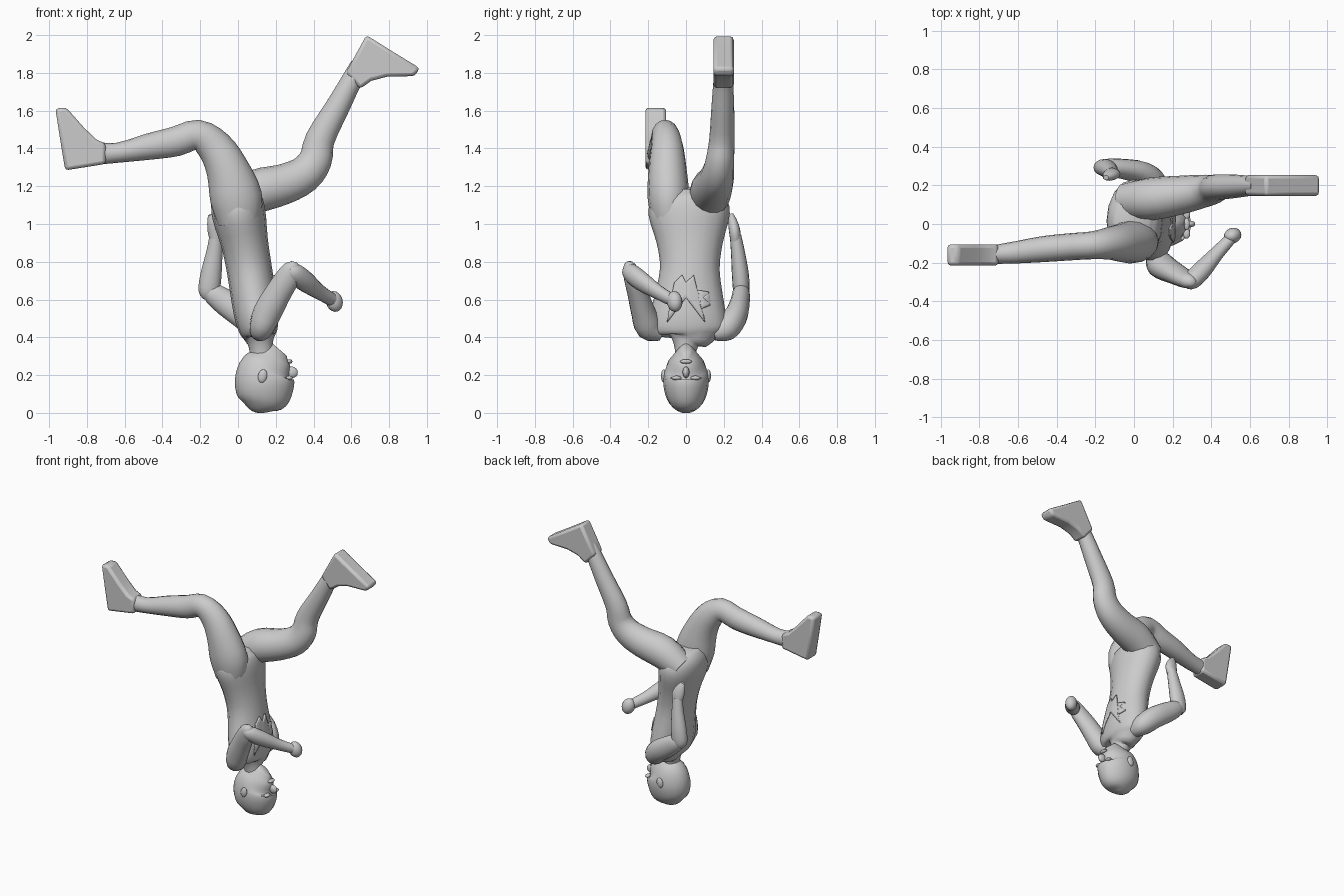
import bpy, bmesh, math
from mathutils import Vector


def finish(name, bm, angle=50):
    bmesh.ops.recalc_face_normals(bm, faces=bm.faces[:])
    me = bpy.data.meshes.new(name)
    bm.to_mesh(me)
    bm.free()
    ob = bpy.data.objects.new(name, me)
    bpy.context.collection.objects.link(ob)
    bpy.ops.object.select_all(action='DESELECT')
    bpy.context.view_layer.objects.active = ob
    ob.select_set(True)
    bpy.ops.object.shade_smooth_by_angle(angle=math.radians(angle))
    return ob


def spline(p, q, r, s, t):
    return 0.5 * (2*q + (r-p)*t + (2*p-5*q+4*r-s)*t*t + (3*q-p-3*r+s)*t**3)


def loft(name, rings, sides=16, steps=3):
    """Smooth tube; each ring is x, y, z, in-plane radius, sideways radius."""
    pts = []
    for i in range(len(rings) - 1):
        four = [rings[max(i-1, 0)], rings[i], rings[i+1], rings[min(i+2, len(rings)-1)]]
        for k in range(steps):
            pts.append([spline(*c, k / steps) for c in zip(*four)])
    pts.append(list(rings[-1]))
    bm = bmesh.new()
    loops = []
    for i, (x, y, z, a, b) in enumerate(pts):
        t = (Vector(pts[min(i+1, len(pts)-1)][:3]) - Vector(pts[max(i-1, 0)][:3])).normalized()
        side = Vector((0, 1, 0))
        side = (side - t * side.dot(t)).normalized()
        n = side.cross(t)
        c = Vector((x, y, z))
        loops.append([bm.verts.new(c + n*a*math.cos(w) + side*b*math.sin(w))
                      for w in (2*math.pi*j/sides for j in range(sides))])
    for l, m in zip(loops, loops[1:]):
        for j in range(sides):
            k = (j + 1) % sides
            bm.faces.new((l[j], l[k], m[k], m[j]))
    bm.faces.new(loops[0])
    bm.faces.new(loops[-1])
    return finish(name, bm)


def ball(name, loc, size, rot=(0, 0, 0)):
    bm = bmesh.new()
    bmesh.ops.create_uvsphere(bm, u_segments=16, v_segments=10, radius=1)
    ob = finish(name, bm)
    ob.location, ob.scale, ob.rotation_euler = loc, size, rot
    return ob


def shoe(name, outline, y0, y1):
    bm = bmesh.new()
    f = bm.faces.new([bm.verts.new((x, y0, z)) for x, z in outline])
    ext = bmesh.ops.extrude_face_region(bm, geom=[f])
    bmesh.ops.translate(bm, vec=(0, y1 - y0, 0),
                        verts=[v for v in ext['geom'] if isinstance(v, bmesh.types.BMVert)])
    ob = finish(name, bm, 35)
    m = ob.modifiers.new("round", 'BEVEL')
    m.width, m.segments = 0.018, 2


# Head, upside down and facing +x
loft("head", [(.13, 0, 0, .02, .02), (.13, 0, .02, .08, .06), (.137, 0, .07, .135, .1),
              (.14, 0, .15, .157, .12), (.148, 0, .22, .148, .113), (.178, 0, .27, .112, .088),
              (.2, 0, .31, .085, .055), (.22, 0, .335, .05, .025)])
ball("nose", (.285, 0, .215), (.032, .018, .03), (0, .4, 0))
ball("mouth", (.272, 0, .272), (.016, .032, .012))
for s in (-1, 1):
    ball("ear", (.13, s*.118, .195), (.024, .014, .036), (0, .2, 0))
    ball("eye", (.272, s*.05, .185), (.018, .026, .012))

# Neck and torso
torso = loft("torso", [(.13, 0, .27, .06, .055), (.12, 0, .36, .065, .065), (.115, .01, .395, .08, .13),
                       (.11, .01, .43, .1, .2), (.1, .01, .5, .115, .205), (.085, .015, .6, .12, .185),
                       (.06, .02, .76, .12, .158), (.035, .02, .9, .125, .175),
                       (.005, .017, 1.05, .142, .215), (-.01, .015, 1.14, .13, .19), (-.01, .015, 1.19, .09, .1)])

# Ragged chest patch wrapped onto the torso
patch = [(-.1, .48), (0, .61), (.1, .48), (.08, .55), (.13, .57), (.09, .61), (.12, .64), (.06, .65),
         (.04, .73), (0, .69), (-.02, .73), (-.06, .69), (-.08, .6)]
bm = bmesh.new()
bm.faces.new([bm.verts.new((.4, y, z)) for y, z in patch])
bmesh.ops.triangulate(bm, faces=bm.faces[:])
bmesh.ops.subdivide_edges(bm, edges=bm.edges[:], cuts=4, use_grid_fill=True)
ob = finish("chest_patch", bm)
m = ob.modifiers.new("wrap", 'SHRINKWRAP')
m.target, m.wrap_method, m.offset = torso, 'PROJECT', .006
m.use_project_x, m.use_negative_direction, m.use_positive_direction = True, True, True
m = ob.modifiers.new("thick", 'SOLIDIFY')
m.thickness, m.offset = .01, 0

# Legs
loft("right_leg", [(.005, -.085, 1.0, .11, .09), (-.01, -.093, 1.14, .138, .11), (-.06, -.098, 1.3, .112, .1),
                   (-.125, -.1, 1.41, .095, .085), (-.215, -.11, 1.472, .08, .072),
                   (-.33, -.118, 1.437, .079, .07), (-.47, -.13, 1.41, .07, .067),
                   (-.64, -.15, 1.377, .053, .055), (-.77, -.16, 1.375, .062, .045), (-.84, -.16, 1.38, .06, .04)])
loft("left_leg", [(-.05, .12, 1.09, .09, .09), (.09, .13, 1.17, .115, .11), (.24, .15, 1.21, .107, .1),
                  (.35, .168, 1.262, .098, .087), (.41, .18, 1.34, .088, .075), (.435, .19, 1.45, .078, .067),
                  (.53, .195, 1.625, .064, .06), (.6, .197, 1.755, .056, .052), (.65, .197, 1.83, .06, .045)])
shoe("right_foot", [(-.7, 1.425), (-.75, 1.447), (-.815, 1.51), (-.91, 1.617), (-.967, 1.612),
                    (-.942, 1.45), (-.915, 1.284), (-.7, 1.318)], -.215, -.105)
shoe("left_foot", [(.57, 1.8), (.68, 2.0), (.82, 1.912), (.963, 1.825), (.935, 1.783),
                   (.79, 1.78), (.706, 1.758), (.645, 1.715)], .145, .253)

# Arms: one bent forward, one bent behind the back
loft("right_upper_arm", [(.11, -.13, .42, .04, .04), (.125, -.195, .45, .065, .07), (.155, -.225, .53, .075, .065),
                         (.21, -.255, .63, .07, .055), (.265, -.285, .72, .063, .045),
                         (.29, -.298, .775, .045, .035), (.297, -.3, .8, .015, .015)])
loft("right_forearm", [(.27, -.31, .765, .025, .025), (.295, -.295, .745, .05, .045), (.35, -.24, .7, .055, .048),
                       (.43, -.15, .64, .04, .036), (.5, -.075, .598, .034, .03)])
ball("right_hand", (.51, -.06, .59), (.045, .04, .056), (0, -.3, .4))
loft("left_upper_arm", [(.12, .14, .42, .04, .04), (.1, .205, .45, .07, .075), (.04, .262, .51, .075, .062),
                        (-.06, .285, .58, .07, .052), (-.14, .292, .635, .055, .045), (-.185, .292, .65, .025, .025)])
loft("left_forearm", [(-.16, .295, .6, .025, .025), (-.155, .293, .64, .055, .042), (-.143, .288, .73, .056, .045),
                      (-.125, .275, .85, .043, .037), (-.115, .262, .94, .035, .03)])
loft("left_hand", [(-.115, .263, .91, .034, .028), (-.115, .258, .96, .045, .03),
                   (-.13, .248, 1.01, .035, .025), (-.145, .24, 1.05, .015, .012)])
